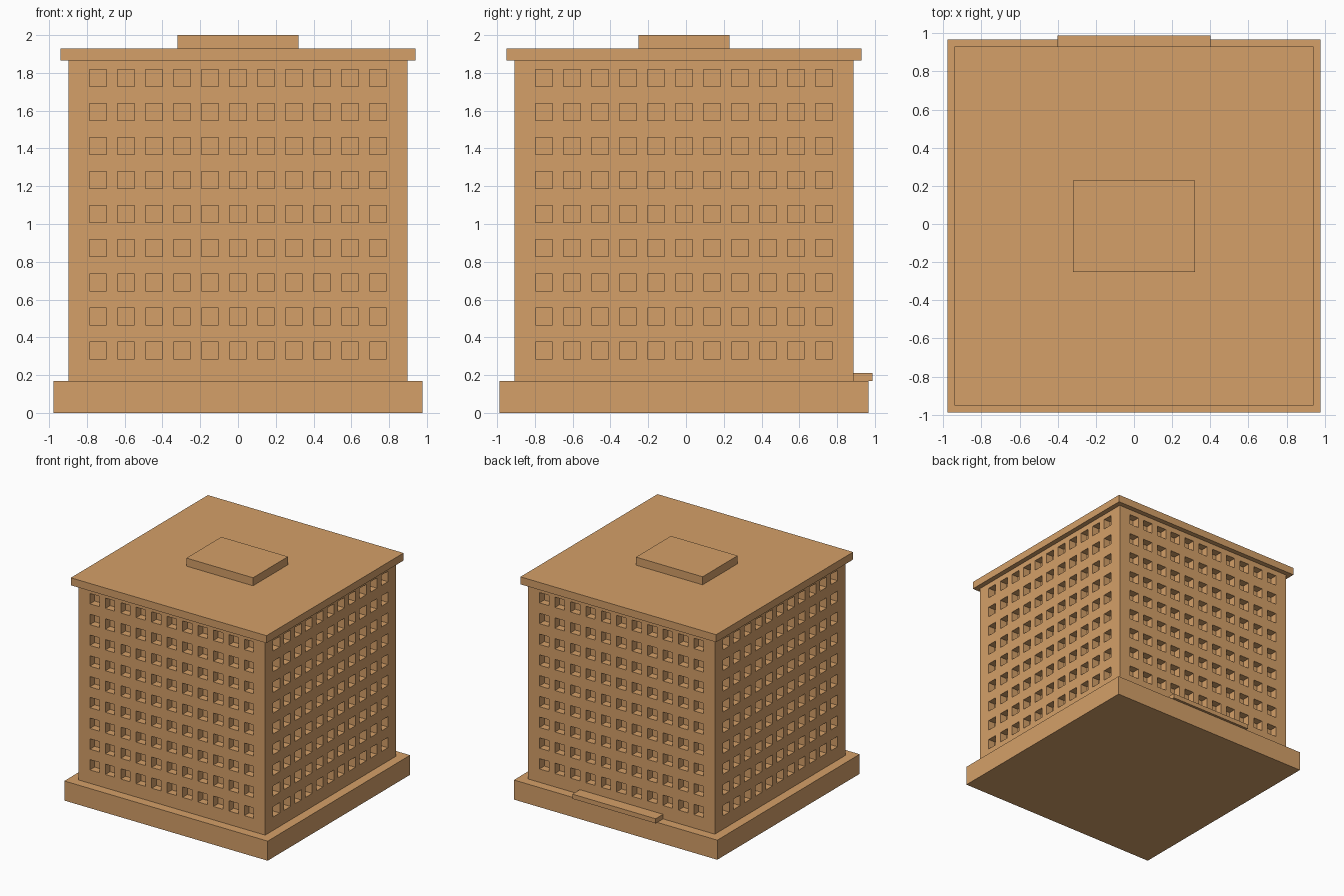
import bpy, bmesh
from mathutils import Matrix, Vector
from math import pi

if "Cube" in bpy.data.objects:
    bpy.data.objects.remove(bpy.data.objects["Cube"])

CY = -0.011            # building axis sits slightly forward of the rear step
HALF = 0.897           # half width of the tower
Z0, Z1 = 0.17, 1.865   # tower bottom and top
COLS, ROWS = 11, 9
WIN, DEPTH = 0.09, 0.065

mat = bpy.data.materials.new("tan_stone")
mat.diffuse_color = (0.66, 0.35, 0.14, 1)
mat.use_nodes = True
mat.node_tree.nodes["Principled BSDF"].inputs["Base Color"].default_value = mat.diffuse_color


def finish(name, bm):
    me = bpy.data.meshes.new(name)
    bm.to_mesh(me)
    bm.free()
    me.materials.append(mat)
    ob = bpy.data.objects.new(name, me)
    bpy.context.collection.objects.link(ob)
    return ob


def box(name, x0, x1, y0, y1, z0, z1):
    bm = bmesh.new()
    m = Matrix.Translation(((x0 + x1) / 2, (y0 + y1) / 2, (z0 + z1) / 2))
    m = m @ Matrix.Diagonal((x1 - x0, y1 - y0, z1 - z0, 1))
    bmesh.ops.create_cube(bm, size=1, matrix=m)
    return finish(name, bm)


def cuts(lo, hi, first, last, n):
    """Grid lines of a wall: its ends plus both edges of every window."""
    out = [lo]
    for i in range(n):
        c = first + (last - first) * i / (n - 1)
        out += [c - WIN / 2, c + WIN / 2]
    return out + [hi]


# tower: four gridded walls, window cells pushed inward
us = cuts(-HALF, HALF, -0.742, 0.742, COLS)
zs = cuts(Z0, Z1, 0.331, 1.773, ROWS)
bm = bmesh.new()
for side in range(4):
    m = Matrix.Translation((0, CY, 0)) @ Matrix.Rotation(side * pi / 2, 4, 'Z')
    grid = [[bm.verts.new(m @ Vector((u, -HALF, z))) for u in us] for z in zs]
    windows = []
    for j in range(len(zs) - 1):
        for i in range(len(us) - 1):
            f = bm.faces.new((grid[j][i], grid[j][i + 1],
                              grid[j + 1][i + 1], grid[j + 1][i]))
            if i % 2 and j % 2:
                windows.append(f)
    inward = m.to_3x3() @ Vector((0, DEPTH, 0))
    ext = bmesh.ops.extrude_discrete_faces(bm, faces=windows)
    for f in ext["faces"]:
        bmesh.ops.translate(bm, verts=f.verts, vec=inward)
bmesh.ops.remove_doubles(bm, verts=bm.verts, dist=1e-4)
# merge the coplanar wall cells
bmesh.ops.dissolve_limit(bm, angle_limit=0.01, verts=bm.verts, edges=bm.edges)
finish("tower", bm)


def slab(name, hx, hy, z0, z1):
    return box(name, -hx, hx, CY - hy, CY + hy, z0, z1)


# stacked slabs below and above the tower
slab("plinth", 0.977, 0.977, 0, Z0)
slab("cornice", 0.94, 0.94, Z1, 1.93)
slab("roof_housing", 0.32, 0.24, 1.93, 2.0)
# rear entrance slab
box("entrance_slab", -0.4, 0.4, CY + HALF - 0.01, 0.988, Z0, 0.21)
